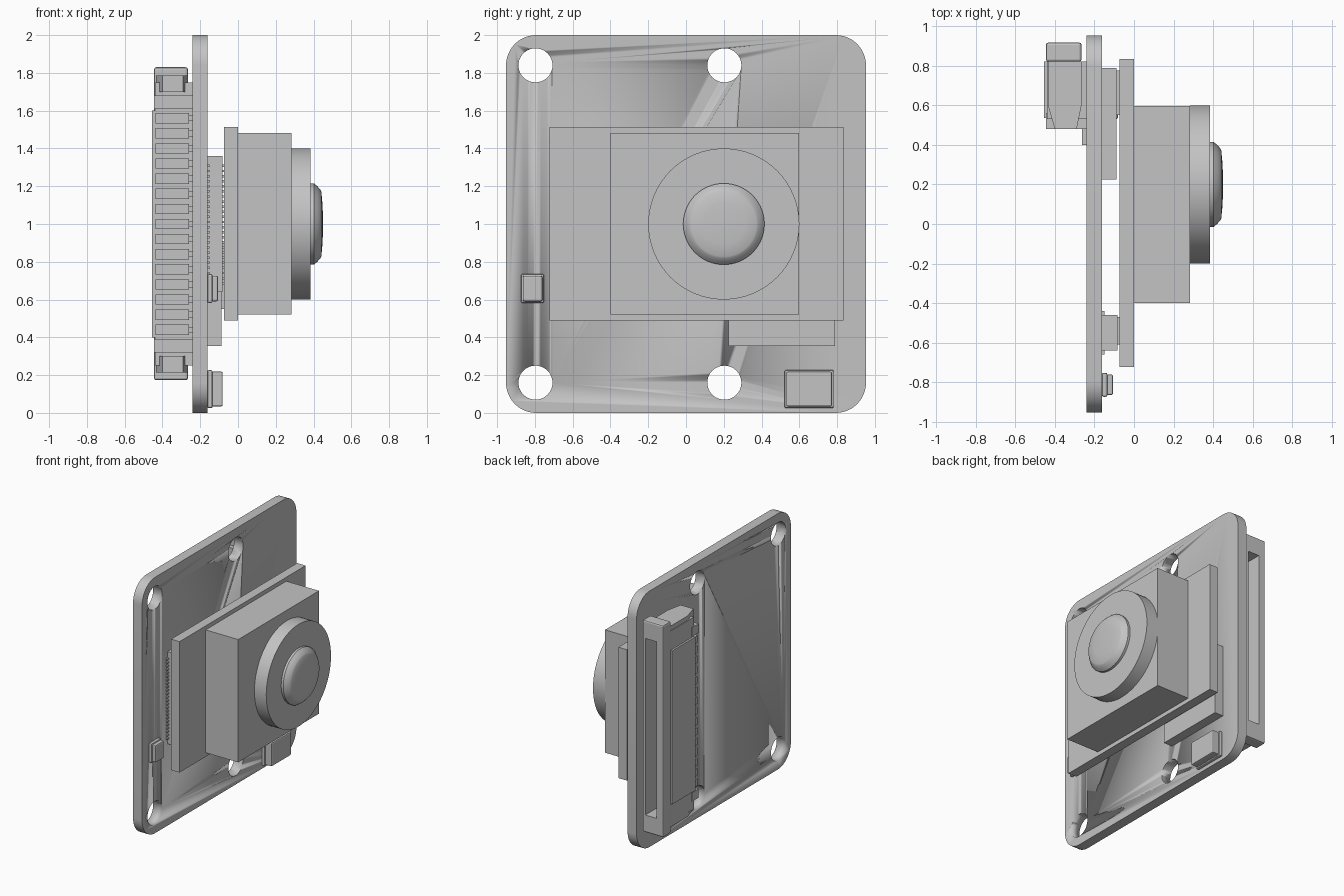
import bpy, bmesh, math
from mathutils import Matrix

cube = bpy.data.objects.get("Cube")
if cube:
    bpy.data.objects.remove(cube)

grey = bpy.data.materials.new("plain grey")
grey.use_nodes = True
colour = (0.55, 0.55, 0.55, 1)
grey.diffuse_color = colour
grey.node_tree.nodes["Principled BSDF"].inputs["Base Color"].default_value = colour


def finish(name, bm, smooth=False):
    bmesh.ops.recalc_face_normals(bm, faces=bm.faces)
    mesh = bpy.data.meshes.new(name)
    bm.to_mesh(mesh)
    bm.free()
    mesh.materials.append(grey)
    ob = bpy.data.objects.new(name, mesh)
    bpy.context.collection.objects.link(ob)
    if smooth:
        bpy.ops.object.select_all(action='DESELECT')
        ob.select_set(True)
        bpy.context.view_layer.objects.active = ob
        bpy.ops.object.shade_smooth_by_angle(angle=math.radians(30))
    return ob


def add_box(bm, x, y, z):
    made = bmesh.ops.create_cube(bm, size=1)["verts"]
    for v in made:
        for axis, (lo, hi) in enumerate((x, y, z)):
            v.co[axis] = lo if v.co[axis] < 0 else hi


def box(name, x, y, z, bevel=0):
    bm = bmesh.new()
    add_box(bm, x, y, z)
    if bevel:
        bmesh.ops.bevel(bm, geom=bm.edges[:], offset=bevel, segments=2,
                        profile=0.5, affect='EDGES')
    return finish(name, bm)


def prism(name, points, axis, lo, hi, smooth=False):
    """Extrude a closed 2D outline along x (points y,z) or z (points x,y)."""
    bm = bmesh.new()
    place = (lambda a, b: (lo, a, b)) if axis == 'x' else (lambda a, b: (a, b, lo))
    face = bm.faces.new([bm.verts.new(place(a, b)) for a, b in points])
    moved = bmesh.ops.extrude_face_region(bm, geom=[face])["geom"]
    shift = (hi - lo, 0, 0) if axis == 'x' else (0, 0, hi - lo)
    bmesh.ops.translate(bm, vec=shift,
                        verts=[g for g in moved if isinstance(g, bmesh.types.BMVert)])
    return finish(name, bm, smooth)


def lathe(name, profile, y, z, sides=64):
    """Turn (x, radius) points around an axis parallel to x."""
    bm = bmesh.new()
    rings = [[bm.verts.new((x, y + r * math.cos(math.tau * i / sides),
                            z + r * math.sin(math.tau * i / sides)))
              for i in range(sides)] for x, r in profile]
    for a, b in zip(rings, rings[1:]):
        for i in range(sides):
            j = (i + 1) % sides
            bm.faces.new((a[i], a[j], b[j], b[i]))
    bm.faces.new(rings[0])
    bm.faces.new(rings[-1])
    return finish(name, bm, True)


def cut(target, cutter):
    mod = target.modifiers.new("cut", 'BOOLEAN')
    mod.operation = 'DIFFERENCE'
    mod.solver = 'EXACT'
    mod.object = cutter
    bpy.context.view_layer.update()
    graph = bpy.context.evaluated_depsgraph_get()
    mesh = bpy.data.meshes.new_from_object(target.evaluated_get(graph))
    target.modifiers.clear()
    target.data = mesh


# Circuit board with rounded corners and four mounting holes
R, HALF = 0.16, 0.953
outline = []
for corner, (sy, sz) in enumerate(((1, 1), (-1, 1), (-1, -1), (1, -1))):
    for step in range(13):
        a = math.radians(90 * corner + 7.5 * step)
        outline.append((sy * (HALF - R) + R * math.cos(a),
                        1 + sz * (1 - R) + R * math.sin(a)))
board = prism("circuit_board", outline, 'x', -0.24, -0.162, True)
for y in (-0.797, 0.203):
    for z in (0.16, 1.84):
        drill = lathe("hole_cutter", [(-0.4, 0.09), (0.1, 0.09)], y, z, 40)
        cut(board, drill)
        bpy.data.objects.remove(drill)

# Camera stack
box("sensor_plate", (-0.073, 0), (-0.722, 0.835), (0.49, 1.513))
box("lens_housing", (0, 0.282), (-0.4, 0.597), (0.522, 1.482))
lathe("lens_ring", [(0.282, 0.4), (0.384, 0.4)], 0.2, 1.0)
lathe("lens", [(0.384, 0.215), (0.402, 0.215), (0.42, 0.2), (0.436, 0.182),
               (0.441, 0.172), (0.447, 0.11), (0.45, 0.04)], 0.2, 1.0)

# Parts between the board and the sensor plate
box("driver_chip", (-0.162, -0.088), (0.225, 0.788), (0.353, 0.92))
box("plate_pad", (-0.088, -0.073), (0.55, 0.775), (0.55, 0.9))
box("stack_connector", (-0.162, -0.083), (-0.64, -0.46), (0.64, 1.36))
bm = bmesh.new()
for i in range(24):
    z = 0.68 + i * 0.027
    for y in (-0.65, -0.45):
        add_box(bm, (-0.162, -0.15), (y - 0.01, y + 0.01), (z, z + 0.013))
    add_box(bm, (-0.083, -0.073), (-0.61, -0.47), (z, z + 0.013))
finish("stack_connector_pins", bm)

# Small components, each a wide foot with a narrower cap
for name, y, z, top in (("indicator_light", (-0.873, -0.752), (0.582, 0.735), -0.106),
                        ("crystal", (0.522, 0.782), (0.025, 0.227), -0.081)):
    box(name + "_foot", (-0.162, -0.135), y, z, 0.008)
    box(name + "_cap", (-0.14, top), (y[0] + 0.009, y[1] - 0.009),
        (z[0] + 0.009, z[1] - 0.009), 0.008)

# Cable connector: latch bar and body share one slot
latch = box("cable_latch", (-0.445, -0.265), (0.82, 0.917), (0.173, 1.83), 0.012)
shell = box("cable_connector_shell", (-0.44, -0.24), (0.53, 0.822), (0.25, 1.75))
slot = box("slot_cutter", (-0.385, -0.29), (0.68, 1.0), (0.31, 1.69))
for part in (latch, shell):
    cut(part, slot)
bpy.data.objects.remove(slot)
box("cable_connector_cover", (-0.455, -0.435), (0.535, 0.82), (0.4, 1.6))

# Tapered ears at both ends of the connector
ear = [(-0.435, 0.822), (-0.265, 0.822), (-0.265, 0.6), (-0.29, 0.48),
       (-0.4, 0.48), (-0.435, 0.6)]
for side, name in ((-1, "lower"), (1, "upper")):
    prism(name + "_ear", ear, 'z', 1 + side * 0.7, 1 + side * 0.785)
    z = sorted((1 + side * 0.61, 1 + side * 0.68))
    box(name + "_end_block", (-0.445, -0.24), (0.48, 0.56), z)

# Ribs on the rear of the connector and its solder pins
bm = bmesh.new()
for i in range(15):
    z = 1 + 0.08 * (i - 7)
    add_box(bm, (-0.437, -0.26), (0.48, 0.54), (z - 0.027, z + 0.027))
finish("connector_ribs", bm)
bm = bmesh.new()
for i in range(15):
    z = 1 + 0.08 * (i - 7)
    add_box(bm, (-0.262, -0.24), (0.4, 0.54), (z - 0.016, z + 0.016))
finish("solder_pins", bm)
